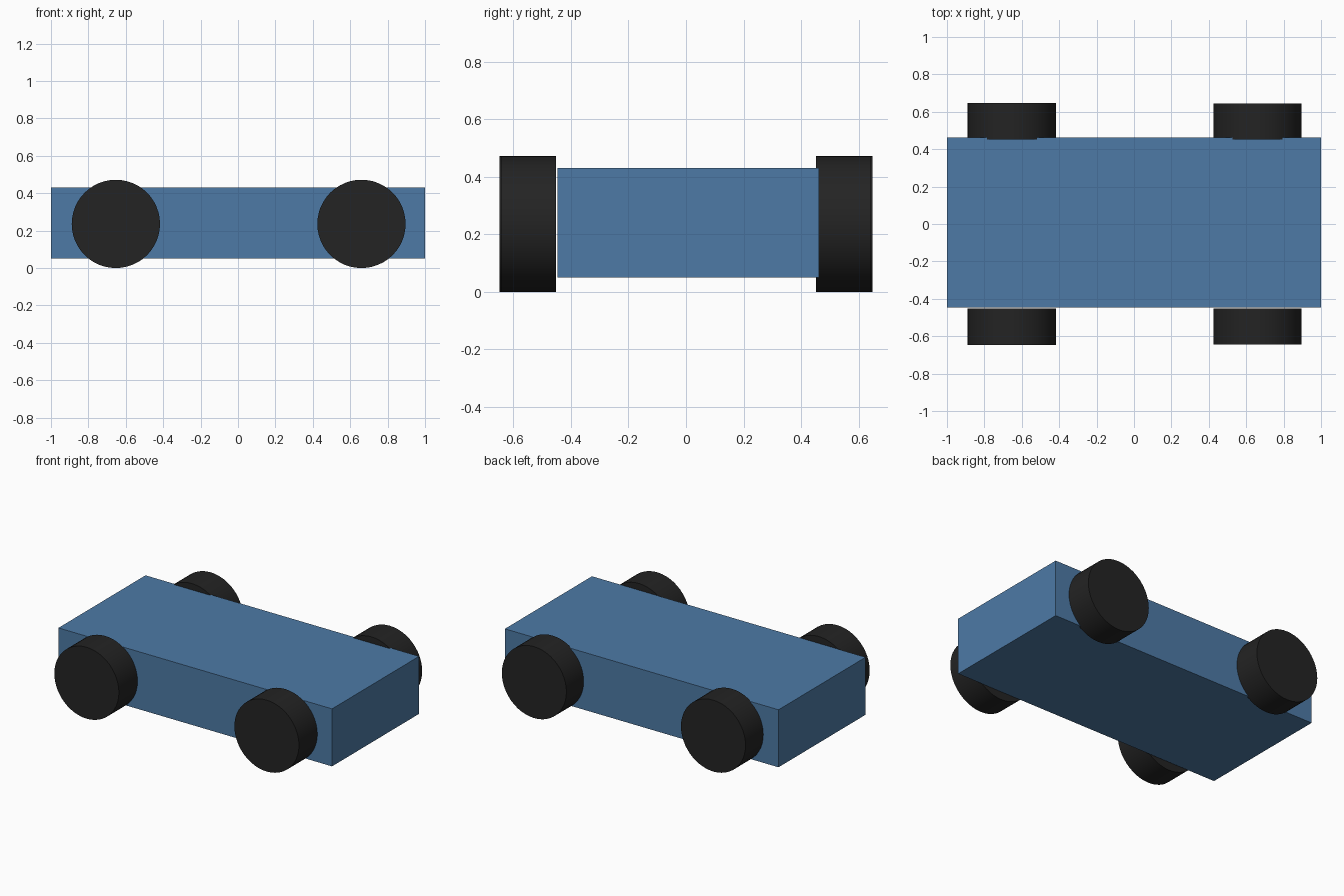
import bpy, bmesh, math
from mathutils import Matrix, Vector

if "Cube" in bpy.data.objects:
    bpy.data.objects.remove(bpy.data.objects["Cube"])


def material(name, rgb):
    m = bpy.data.materials.new(name)
    m.diffuse_color = (*rgb, 1)
    m.use_nodes = True
    m.node_tree.nodes["Principled BSDF"].inputs["Base Color"].default_value = m.diffuse_color
    return m


blue = material("body blue", (0.075, 0.195, 0.38))
black = material("tyre black", (0.017, 0.017, 0.017))


def add(name, bm, mat):
    mesh = bpy.data.meshes.new(name)
    bm.to_mesh(mesh)
    bm.free()
    mesh.materials.append(mat)
    ob = bpy.data.objects.new(name, mesh)
    bpy.context.collection.objects.link(ob)
    return ob


# Body: plain block, set slightly toward the back
bm = bmesh.new()
bmesh.ops.create_cube(bm, size=1)
bmesh.ops.scale(bm, vec=(2.0, 0.909, 0.38), verts=bm.verts)
bmesh.ops.translate(bm, vec=(0, 0.008, 0.24), verts=bm.verts)
add("body", bm, blue)


# Wheels: solid discs beside the body
R = 0.236


def wheel(name, x, side, inner, outer):
    bm = bmesh.new()
    bmesh.ops.create_cone(bm, cap_ends=True, segments=48, radius1=R, radius2=R,
                          depth=outer - inner,
                          matrix=Matrix.Rotation(math.pi / 2, 4, 'X'))
    bmesh.ops.translate(bm, vec=(x, side * (inner + outer) / 2, R), verts=bm.verts)
    for f in bm.faces:
        f.smooth = len(f.verts) == 4
    for e in bm.edges:
        e.smooth = all(len(f.verts) == 4 for f in e.link_faces)
    add(name, bm, black)


for side, end in ((-1, "front"), (1, "back")):
    wheel(end + "_left_wheel", -0.653, side, 0.453, 0.648)
    wheel(end + "_right_wheel", 0.66, side, 0.451, 0.643)
